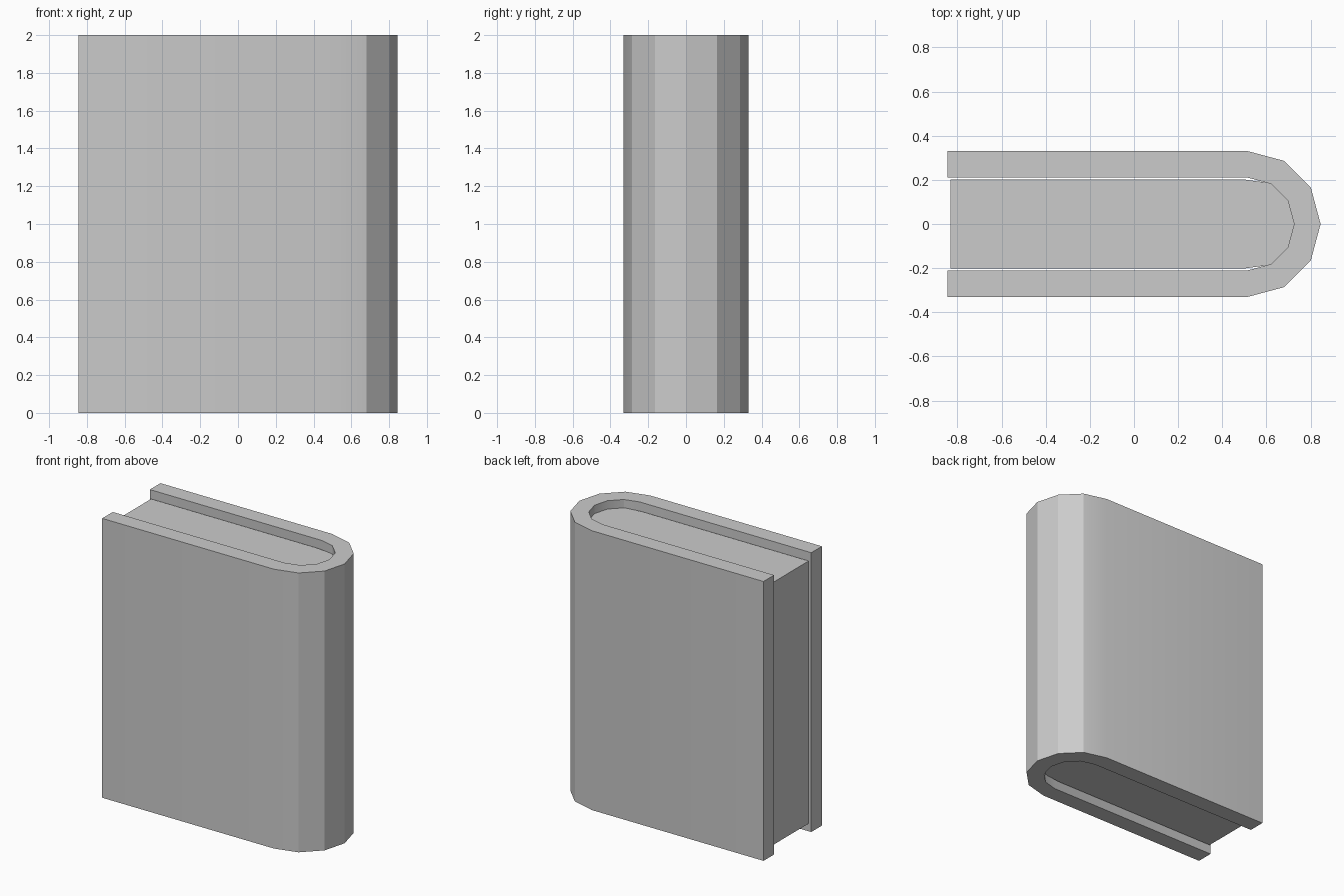
import bpy, bmesh
from math import radians, sin, cos

if "Cube" in bpy.data.objects:
    bpy.data.objects.remove(bpy.data.objects["Cube"])

CX = 0.515            # centre of the rounded spine
END = -0.845          # open edge of the book


def arc(r):
    """Twelve-sided half circle, from +y round to -y."""
    return [(CX + r * cos(radians(a)), r * sin(radians(a)))
            for a in range(90, -91, -30)]


def extrude_profile(name, pts, z0, z1):
    """Closed XY outline raised from z0 to z1."""
    bm = bmesh.new()
    face = bm.faces.new([bm.verts.new((x, y, z0)) for x, y in pts])
    ext = bmesh.ops.extrude_face_region(bm, geom=[face])
    top = [v for v in ext["geom"] if isinstance(v, bmesh.types.BMVert)]
    bmesh.ops.translate(bm, verts=top, vec=(0, 0, z1 - z0))
    bmesh.ops.recalc_face_normals(bm, faces=bm.faces)
    mesh = bpy.data.meshes.new(name)
    bm.to_mesh(mesh)
    bm.free()
    ob = bpy.data.objects.new(name, mesh)
    bpy.context.collection.objects.link(ob)
    bpy.ops.object.select_all(action='DESELECT')
    ob.select_set(True)
    bpy.context.view_layer.objects.active = ob
    bpy.ops.object.shade_smooth_by_angle(angle=radians(30))
    return ob


# Cover: two boards joined by the rounded spine
R_OUT, R_IN = 0.33, 0.21
cover = [(END, R_OUT)] + arc(R_OUT) + [(END, -R_OUT), (END, -R_IN)]
cover += arc(R_IN)[::-1] + [(END, R_IN)]
extrude_profile("cover", cover, 0, 2)

# Page block: recessed at top, bottom and open edge, tucked into the spine
pages = [(-0.83, 0.202), (CX - 0.02, 0.202)] + arc(0.213)[1:-1]
pages += [(CX - 0.02, -0.202), (-0.83, -0.202)]
extrude_profile("pages", pages, 0.06, 1.94)
